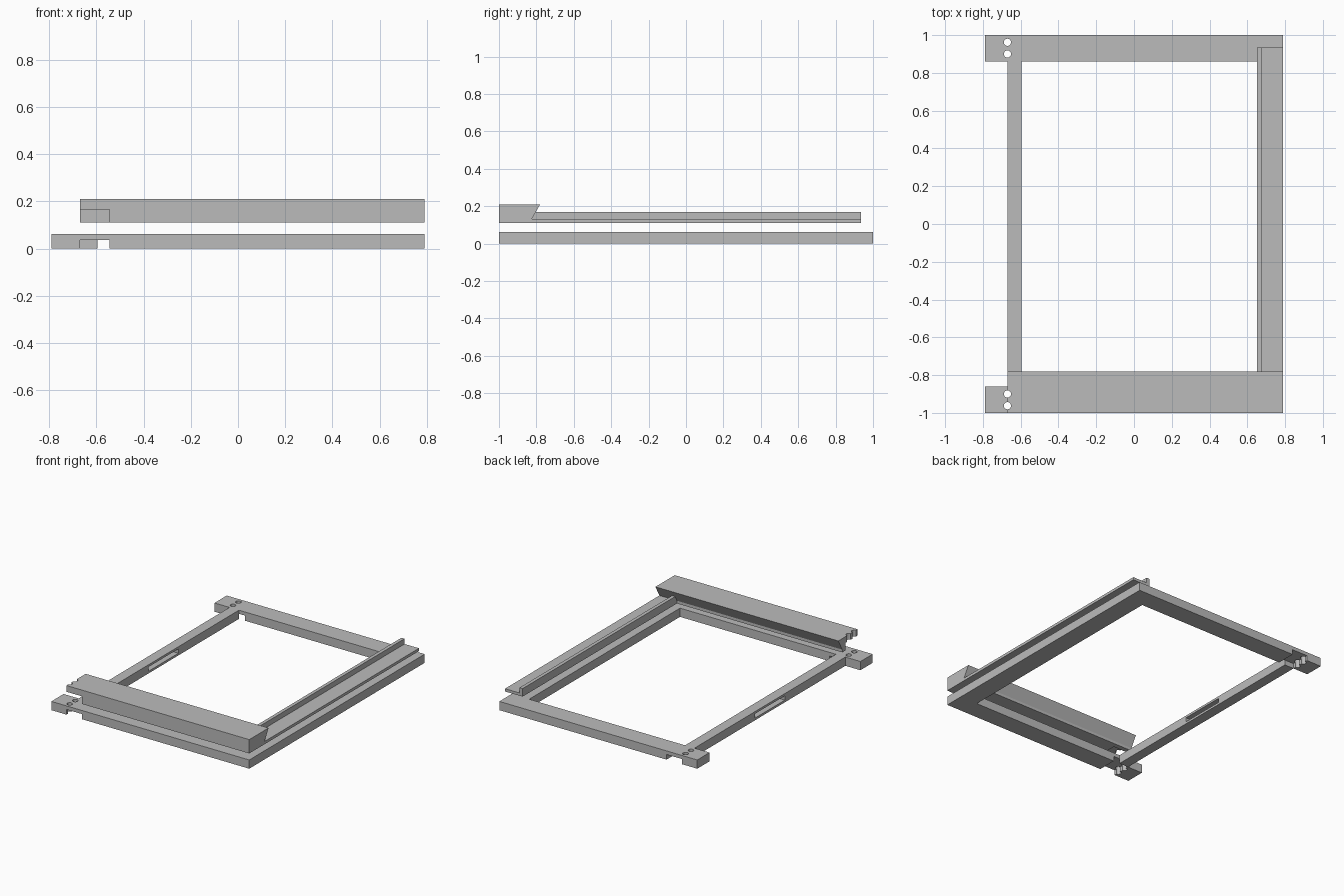
import bpy
import bmesh
from mathutils import Vector

cube = bpy.data.objects.get("Cube")
if cube:
    bpy.data.objects.remove(cube, do_unlink=True)

# Single flat colour
grey = bpy.data.materials.new("plain grey")
grey.use_nodes = True
colour = (0.5, 0.5, 0.5, 1)
grey.diffuse_color = colour
grey.node_tree.nodes["Principled BSDF"].inputs["Base Color"].default_value = colour


def finish(name, bm):
    bmesh.ops.recalc_face_normals(bm, faces=bm.faces)
    mesh = bpy.data.meshes.new(name)
    bm.to_mesh(mesh)
    bm.free()
    mesh.materials.append(grey)
    obj = bpy.data.objects.new(name, mesh)
    bpy.context.collection.objects.link(obj)
    return obj


def prism(name, profile, axis, start, end):
    """Extrude a closed profile along x, y or z."""
    bm = bmesh.new()
    verts = []
    for a, b in profile:
        co = [a, b]
        co.insert(axis, start)
        verts.append(bm.verts.new(co))
    face = bm.faces.new(verts)
    moved = bmesh.ops.extrude_face_region(bm, geom=[face])["geom"]
    shift = Vector((0, 0, 0))
    shift[axis] = end - start
    bmesh.ops.translate(bm, vec=shift,
                        verts=[v for v in moved if isinstance(v, bmesh.types.BMVert)])
    return finish(name, bm)


def box(name, x, y, z):
    return prism(name, [(x[0], y[0]), (x[1], y[0]), (x[1], y[1]), (x[0], y[1])], 2, *z)


def hole(x, y):
    bm = bmesh.new()
    bmesh.ops.create_cone(bm, cap_ends=True, segments=24, radius1=HOLE_R,
                          radius2=HOLE_R, depth=1)
    bmesh.ops.translate(bm, vec=(x, y, 0), verts=bm.verts)
    return finish("hole_cutter", bm)


def cut(obj, cutters):
    """Subtract every cutter, bake the result and drop the cutters."""
    for c in cutters:
        c.hide_render = True
        mod = obj.modifiers.new("cut", "BOOLEAN")
        mod.operation = "DIFFERENCE"
        mod.solver = "EXACT"
        mod.object = c
    deps = bpy.context.evaluated_depsgraph_get()
    mesh = bpy.data.meshes.new_from_object(obj.evaluated_get(deps))
    obj.modifiers.clear()
    obj.data = mesh
    for c in cutters:
        bpy.data.objects.remove(c, do_unlink=True)


WIDE, LEFT, INNER = 0.79, -0.67, 0.65
SLIM = -0.595
RAIL_Y = 0.86
HOLE_R = 0.019
HOLES = (0.90, 0.962)
NOTCH = (LEFT, -0.545)

# Lower frame: plate with opening, side recess, end notches, bolt holes and slot
frame = box("lower_frame", (-WIDE, WIDE), (-1, 1), (0, 0.063))
cutters = [
    box("opening", (SLIM, INNER), (-RAIL_Y, RAIL_Y), (-1, 1)),
    box("side_recess", (-1, LEFT), (-RAIL_Y, RAIL_Y), (-1, 1)),
    box("slot", (-0.7, -0.57), (-0.17, 0.17), (0.016, 0.047)),
]
for side in (-1, 1):
    ends = sorted((side * RAIL_Y, side * 1.1))
    cutters.append(box("notch", NOTCH, ends, (-1, 0.037)))
    cutters += [hole(LEFT, side * y) for y in HOLES]
cut(frame, cutters)

# Upper front bar with an undercut back edge
low, step, top = 0.11, 0.13, 0.21
back = -0.825
bar = prism("upper_front_bar",
            [(-1, low), (back, low), (back, step), (-0.78, top), (-1, top)],
            0, LEFT, WIDE)
cut(bar, [box("notch", (-0.8, NOTCH[1]), (-1.1, -RAIL_Y), (0, 0.165))]
    + [hole(LEFT, -y) for y in HOLES])

# Upper side rail: flat ledge with a raised lip on its inner edge
lip, lip_top = 0.675, 0.168
prism("upper_side_rail",
      [(INNER, low), (WIDE, low), (WIDE, step), (lip, step),
       (lip, lip_top), (INNER, lip_top)],
      1, back, 0.935)
